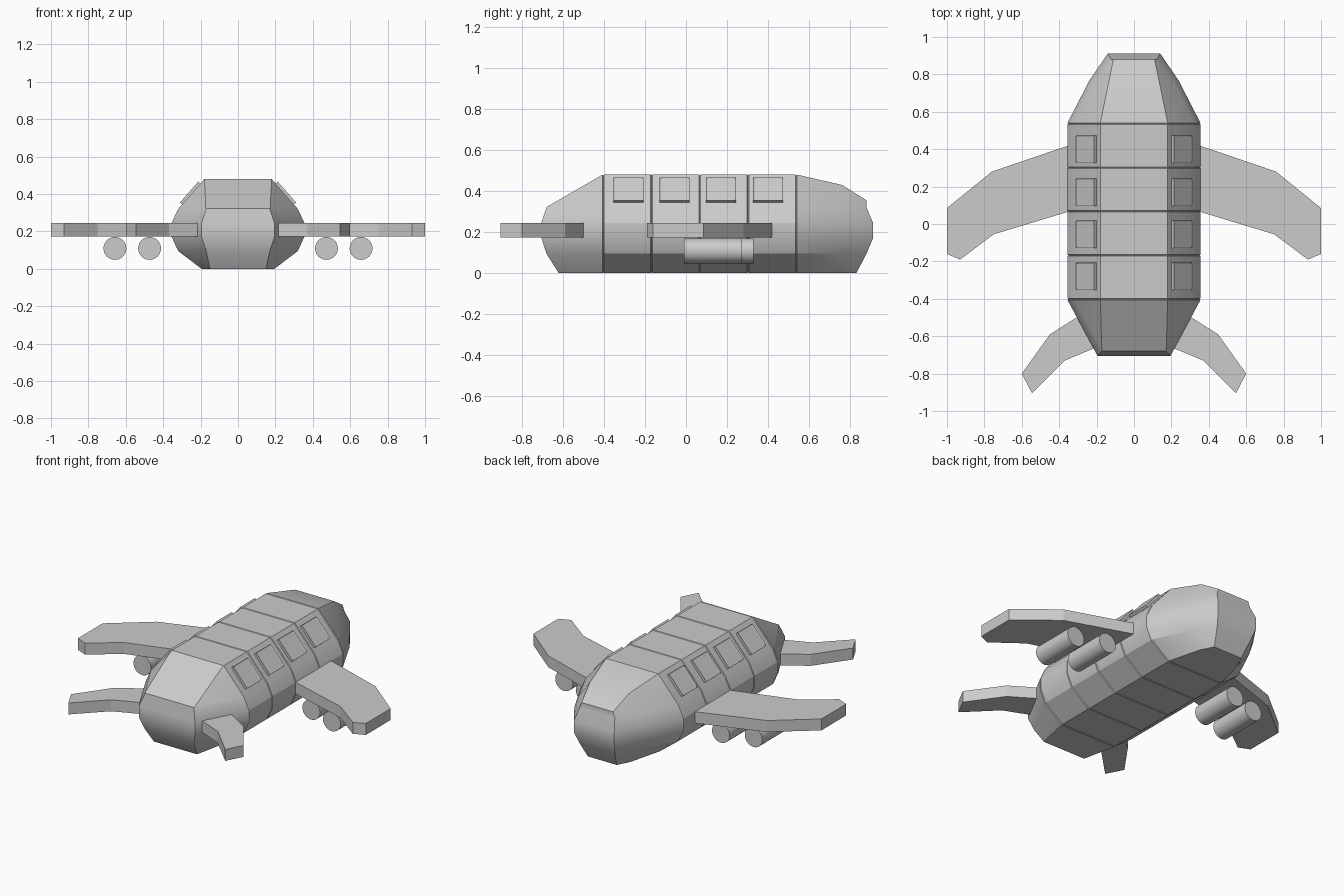
import bpy, bmesh
from math import radians, atan2
from mathutils import Matrix

if "Cube" in bpy.data.objects:
    bpy.data.objects.remove(bpy.data.objects["Cube"])


def finish(name, bm, smooth=30):
    bmesh.ops.recalc_face_normals(bm, faces=bm.faces[:])
    mesh = bpy.data.meshes.new(name)
    bm.to_mesh(mesh)
    bm.free()
    ob = bpy.data.objects.new(name, mesh)
    bpy.context.collection.objects.link(ob)
    bpy.ops.object.select_all(action='DESELECT')
    ob.select_set(True)
    bpy.context.view_layer.objects.active = ob
    if smooth:
        bpy.ops.object.shade_smooth_by_angle(angle=radians(smooth))
    return ob


def mirror_x(ob):
    ob.modifiers.new("mirror", 'MIRROR').use_axis[0] = True


# Fuselage half sections as (x, y, z), top to bottom
SECTION = [(.18, .48), (.32, .32), (.355, .245), (.355, .172), (.32, .095), (.195, 0)]


def ring(y, s=1.0):
    return [(x * s, y, .24 + (z - .24) * s) for x, z in SECTION]


def groove(y):
    return [ring(y - .004), ring(y, .985), ring(y + .004)]


tail = [(.172, -.68, .322), (.17, -.68, .32), (.195, -.705, .245),
        (.195, -.705, .172), (.17, -.68, .095), (.15, -.62, 0)]
mid_nose = [(.135, .76, .43), (.215, .76, .32), (.24, .765, .245),
            (.24, .765, .172), (.215, .76, .095), (.14, .755, 0)]
nose = [(.11, .88, .355), (.122, .88, .32), (.14, .912, .245),
        (.14, .912, .172), (.122, .88, .095), (.10, .83, 0)]
sections = [tail]
for seam_y in (-.403, -.168, .067, .302, .537):
    sections += groove(seam_y)
sections += [mid_nose, nose]

bm = bmesh.new()
rows = []
for half in sections:
    full = half + [(-x, y, z) for x, y, z in reversed(half)]
    rows.append([bm.verts.new(p) for p in full])
for a, b in zip(rows, rows[1:]):
    for i in range(12):
        j = (i + 1) % 12
        bm.faces.new((a[i], a[j], b[j], b[i]))
# End caps in flat horizontal strips
for r in (rows[0], rows[-1]):
    for i in range(5):
        bm.faces.new((r[i], r[i + 1], r[10 - i], r[11 - i]))
finish("fuselage", bm, 25)

# Windows: shallow framed panels on the sloping shoulders
bm = bmesh.new()
tilt = Matrix.Rotation(atan2(.16, .14), 4, 'Y')
for y in (-.28, -.055, .17, .4):
    m = Matrix.Translation((.2535, y, .403)) @ tilt @ Matrix.Diagonal((.148, .146, .022, 1))
    res = bmesh.ops.create_cube(bm, size=1, matrix=m)
    top = max({f for v in res['verts'] for f in v.link_faces},
              key=lambda f: f.calc_center_median().x + f.calc_center_median().z)
    bmesh.ops.inset_region(bm, faces=[top], thickness=.008, depth=-.003)
mirror_x(finish("windows", bm, 0))


# Wings and tail fins: extruded plan outlines
def plate(name, outline, z0=.173, z1=.245):
    bm = bmesh.new()
    f = bm.faces.new([bm.verts.new((x, y, z0)) for x, y in outline])
    ext = bmesh.ops.extrude_face_region(bm, geom=[f])
    verts = [g for g in ext['geom'] if isinstance(g, bmesh.types.BMVert)]
    bmesh.ops.translate(bm, verts=verts, vec=(0, 0, z1 - z0))
    mirror_x(finish(name, bm, 0))


plate("wings", [(.32, .43), (.76, .28), (1, .085), (1, -.16), (.93, -.19),
                (.75, -.055), (.32, .075)])
plate("tail_fins", [(.2, -.44), (.3, -.495), (.45, -.59), (.6, -.80),
                    (.545, -.905), (.37, -.73), (.19, -.655)])

# Engines: two staggered cylinders under each wing
bm = bmesh.new()
for x, y in ((.473, .19), (.658, .13)):
    m = Matrix.Translation((x, y, .109)) @ Matrix.Rotation(radians(90), 4, 'X')
    bmesh.ops.create_cone(bm, cap_ends=True, segments=32, radius1=.061,
                          radius2=.061, depth=.28, matrix=m)
mirror_x(finish("engines", bm))
